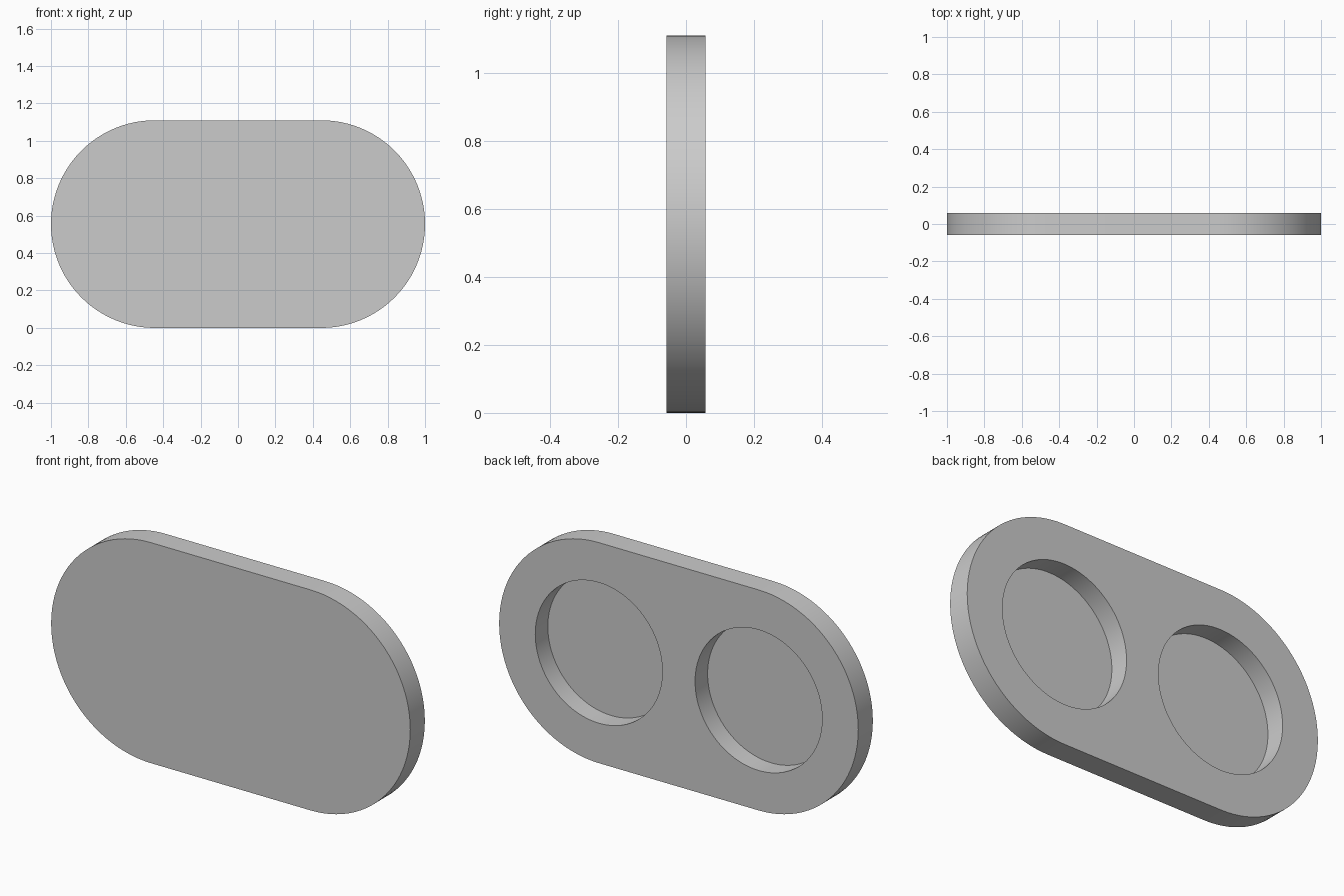
import bpy, bmesh, math

if "Cube" in bpy.data.objects:
    bpy.data.objects.remove(bpy.data.objects["Cube"])

R = 0.555          # end radius
CX = 0.445         # centre of each rounded end and pocket
HALF = 0.058       # half thickness
POCKET_R = 0.354
POCKET_DEPTH = 0.10
SEG = 48           # segments per half circle

grey = bpy.data.materials.new("light_grey")
grey.diffuse_color = (0.6, 0.6, 0.6, 1)
grey.use_nodes = True
grey.node_tree.nodes["Principled BSDF"].inputs["Base Color"].default_value = grey.diffuse_color


def arc(cx, r, start, sweep, n):
    """Points (x, z) on an arc centred at mid height."""
    return [(cx + r * math.cos(start + sweep * i / n),
             R + r * math.sin(start + sweep * i / n)) for i in range(n + 1)]


def prism(name, profile, y0, y1):
    """Extrude an x-z profile along y."""
    bm = bmesh.new()
    face = bm.faces.new([bm.verts.new((x, y0, z)) for x, z in profile])
    ext = bmesh.ops.extrude_face_region(bm, geom=[face])
    moved = [v for v in ext["geom"] if isinstance(v, bmesh.types.BMVert)]
    bmesh.ops.translate(bm, verts=moved, vec=(0, y1 - y0, 0))
    bmesh.ops.recalc_face_normals(bm, faces=bm.faces)
    mesh = bpy.data.meshes.new(name)
    bm.to_mesh(mesh)
    bm.free()
    mesh.materials.append(grey)
    obj = bpy.data.objects.new(name, mesh)
    bpy.context.collection.objects.link(obj)
    return obj


# Rounded plate
outline = (arc(CX, R, -math.pi / 2, math.pi, SEG)
           + arc(-CX, R, math.pi / 2, math.pi, SEG))
plate = prism("plate", outline, -HALF, HALF)
bpy.context.view_layer.objects.active = plate
plate.select_set(True)

# Two round blind pockets in the back
for side in (-1, 1):
    circle = arc(side * CX, POCKET_R, 0, 2 * math.pi, 2 * SEG)[:-1]
    cutter = prism("pocket_cutter", circle, HALF - POCKET_DEPTH, HALF + 0.1)
    cutter.hide_render = True
    mod = plate.modifiers.new("pocket", 'BOOLEAN')
    mod.operation = 'DIFFERENCE'
    mod.solver = 'EXACT'
    mod.object = cutter
    bpy.ops.object.modifier_apply(modifier=mod.name)
    bpy.data.objects.remove(cutter)

# Smooth walls with crisp rims
bpy.ops.object.shade_smooth_by_angle(angle=math.radians(30))
